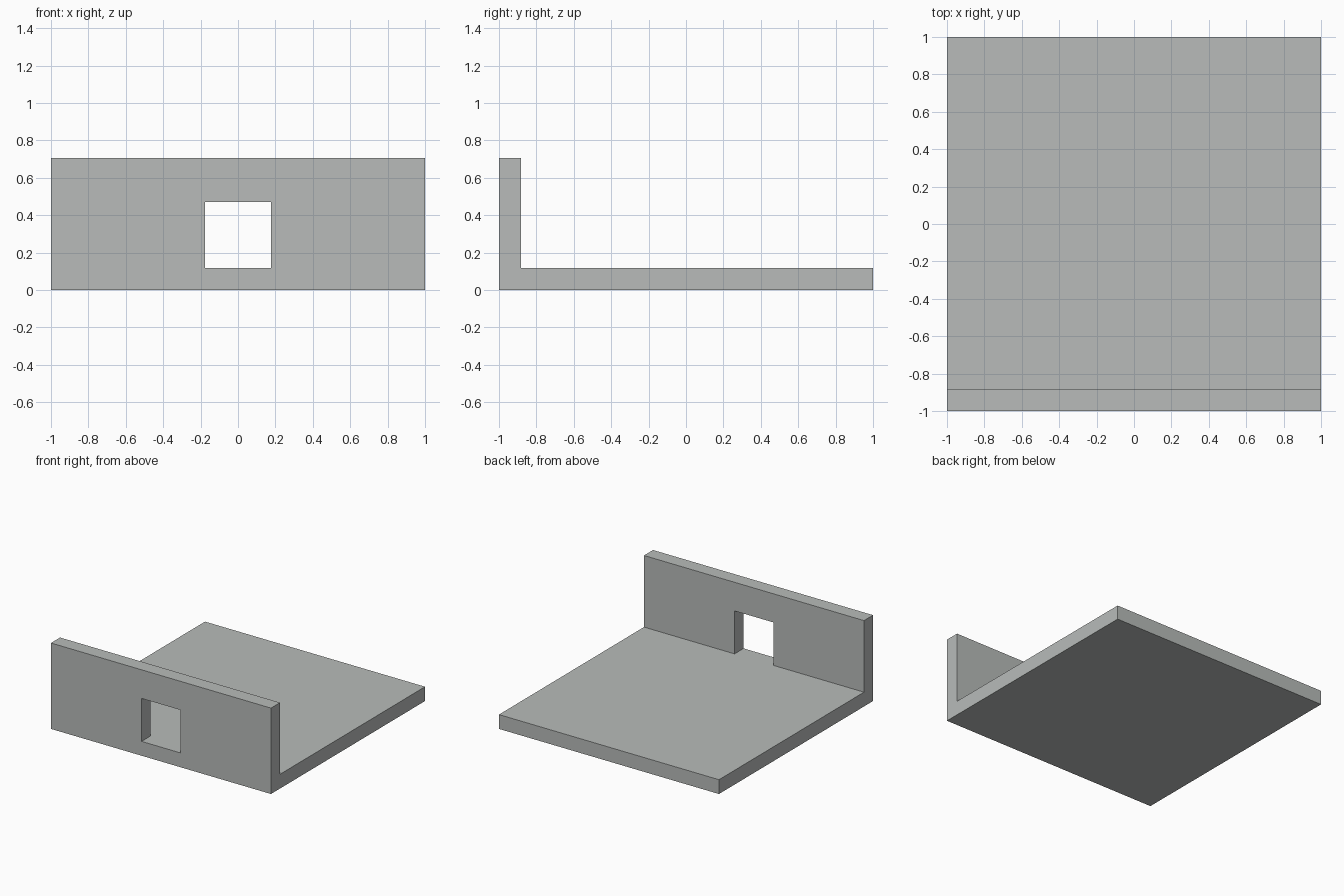
import bpy
import bmesh

# Remove the default object
cube = bpy.data.objects.get("Cube")
if cube:
    bpy.data.objects.remove(cube, do_unlink=True)

UNIT = 2 / 17          # slab and wall thickness
HEIGHT = 6 * UNIT      # overall wall height
HALF = 1.5 * UNIT      # half width of the opening
OPEN_TOP = 4 * UNIT    # top of the opening

# One flat grey for the whole model
grey = bpy.data.materials.new("light_grey")
grey.use_nodes = True
colour = (0.48, 0.50, 0.49, 1)
grey.diffuse_color = colour
grey.node_tree.nodes["Principled BSDF"].inputs["Base Color"].default_value = colour


def extrude_outline(name, points, offset):
    """Solid made by extruding a flat outline along the offset."""
    bm = bmesh.new()
    face = bm.faces.new([bm.verts.new(p) for p in points])
    result = bmesh.ops.extrude_face_region(bm, geom=[face], use_keep_orig=True)
    moved = [v for v in result["geom"] if isinstance(v, bmesh.types.BMVert)]
    bmesh.ops.translate(bm, verts=moved, vec=offset)
    bmesh.ops.recalc_face_normals(bm, faces=bm.faces)
    mesh = bpy.data.meshes.new(name)
    bm.to_mesh(mesh)
    bm.free()
    mesh.materials.append(grey)
    obj = bpy.data.objects.new(name, mesh)
    bpy.context.collection.objects.link(obj)
    return obj


# L-shaped floor and front wall, swept across the width
profile = [(-1, 0), (1, 0), (1, UNIT), (UNIT - 1, UNIT),
           (UNIT - 1, HEIGHT), (-1, HEIGHT)]
body = extrude_outline("floor_and_wall", [(-1, y, z) for y, z in profile], (2, 0, 0))

# Square opening through the wall, level with the floor
opening = [(-HALF, UNIT), (HALF, UNIT), (HALF, OPEN_TOP), (-HALF, OPEN_TOP)]
cutter = extrude_outline("opening_cutter", [(x, -1.1, z) for x, z in opening],
                         (0, UNIT + 0.2, 0))
cutter.hide_render = True
cutter.hide_viewport = True
cut = body.modifiers.new("opening", 'BOOLEAN')
cut.operation = 'DIFFERENCE'
cut.solver = 'EXACT'
cut.object = cutter
